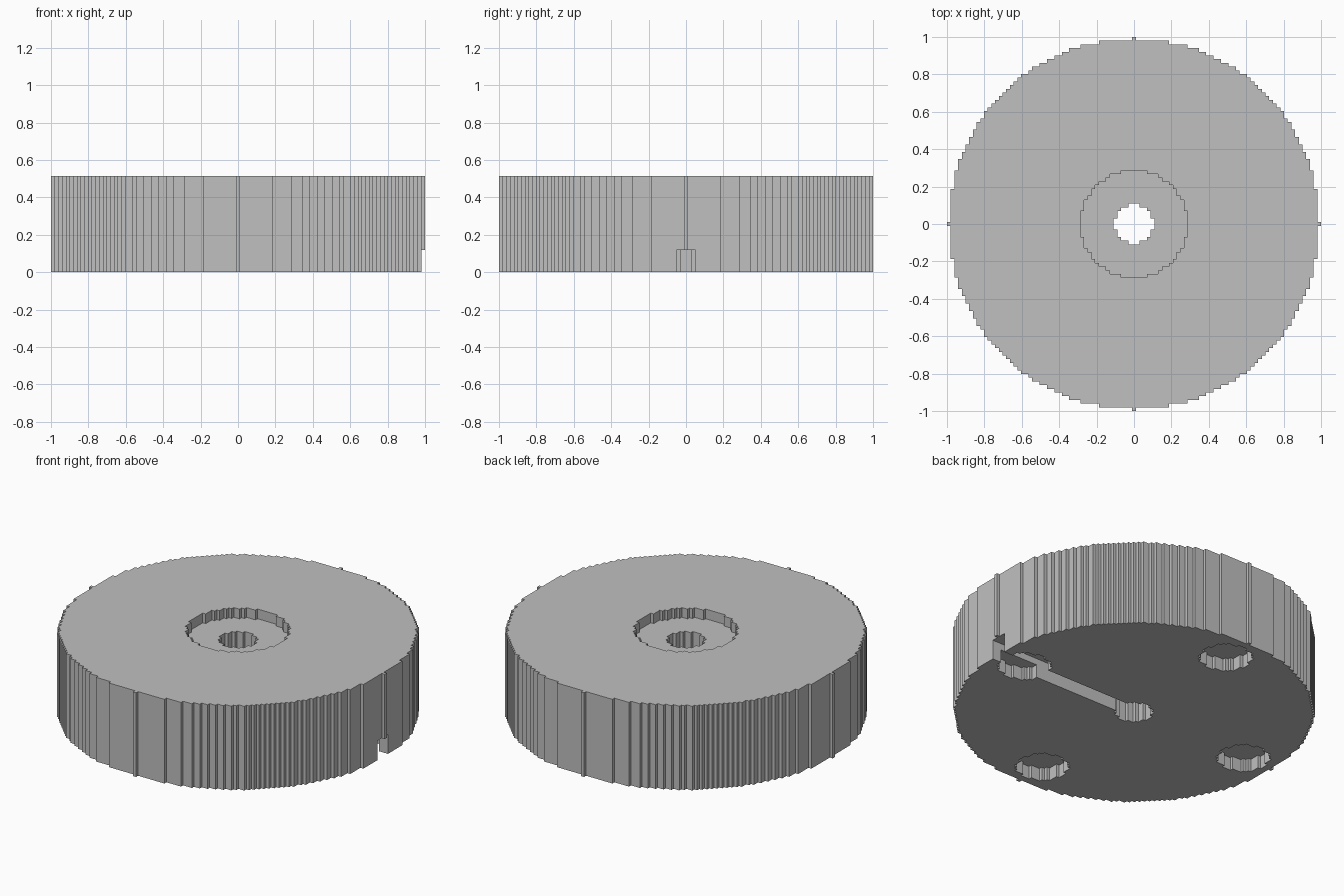
import bpy
import bmesh

old = bpy.data.objects.get("Cube")
if old:
    bpy.data.objects.remove(old, do_unlink=True)

# The disc is made of square cells, 101 across and 26 high
R = 50
CELL = 2 / (2 * R + 1)
HEIGHT = 26
SLOT_TOP = 6
POCKET_TOP = 4
BORE_FLOOR = HEIGHT - 3
POCKET_RING = 40


def inside(i, j, r2, ci=0, cj=0):
    return (i - ci) ** 2 + (j - cj) ** 2 <= r2


POCKETS = [(POCKET_RING, 0), (-POCKET_RING, 0), (0, POCKET_RING), (0, -POCKET_RING)]


def filled(i, j, k):
    """True where the cell at column (i, j), level k is solid."""
    if k < 0 or k >= HEIGHT or not inside(i, j, R * R):
        return False
    # Through hole in the middle
    if inside(i, j, 27):
        return False
    # Shallow counterbore in the top
    if k >= BORE_FLOOR and inside(i, j, 207):
        return False
    # Cable slot underneath, from the hole to the left rim
    if k < SLOT_TOP and i >= 0 and abs(j) <= 2:
        return False
    # Four round pockets underneath
    if k < POCKET_TOP and any(inside(i, j, 52, a, b) for a, b in POCKETS):
        return False
    return True


bm = bmesh.new()
corners = {}


def corner(x, y, z):
    key = (x, y, z)
    if key not in corners:
        corners[key] = bm.verts.new(((x - 0.5) * CELL, (y - 0.5) * CELL, z * CELL))
    return corners[key]


def quad(*points):
    bm.faces.new([corner(*p) for p in points])


# Wrap the solid cells in faces, one band of equal levels at a time
levels = [0, POCKET_TOP, SLOT_TOP, BORE_FLOOR, HEIGHT]
for lo, hi in zip(levels, levels[1:]):
    for i in range(-R, R + 1):
        for j in range(-R, R + 1):
            if not filled(i, j, lo):
                continue
            e, n = i + 1, j + 1
            if not filled(i, j, hi):
                quad((i, j, hi), (e, j, hi), (e, n, hi), (i, n, hi))
            if not filled(i, j, lo - 1):
                quad((i, n, lo), (e, n, lo), (e, j, lo), (i, j, lo))
            # Sides, where the neighbouring column is empty
            for di, dj, a, b in ((1, 0, (e, j), (e, n)), (-1, 0, (i, n), (i, j)),
                                 (0, 1, (e, n), (i, n)), (0, -1, (i, j), (e, j))):
                if not filled(i + di, j + dj, lo):
                    quad((*a, lo), (*b, lo), (*b, hi), (*a, hi))

mesh = bpy.data.meshes.new("stepped_disc")
bm.to_mesh(mesh)
bm.free()

# Plain grey
grey = bpy.data.materials.new("light_grey")
grey.use_nodes = True
colour = (0.53, 0.53, 0.53, 1)
grey.diffuse_color = colour
grey.node_tree.nodes["Principled BSDF"].inputs["Base Color"].default_value = colour
mesh.materials.append(grey)

disc = bpy.data.objects.new("stepped_disc", mesh)
bpy.context.scene.collection.objects.link(disc)
